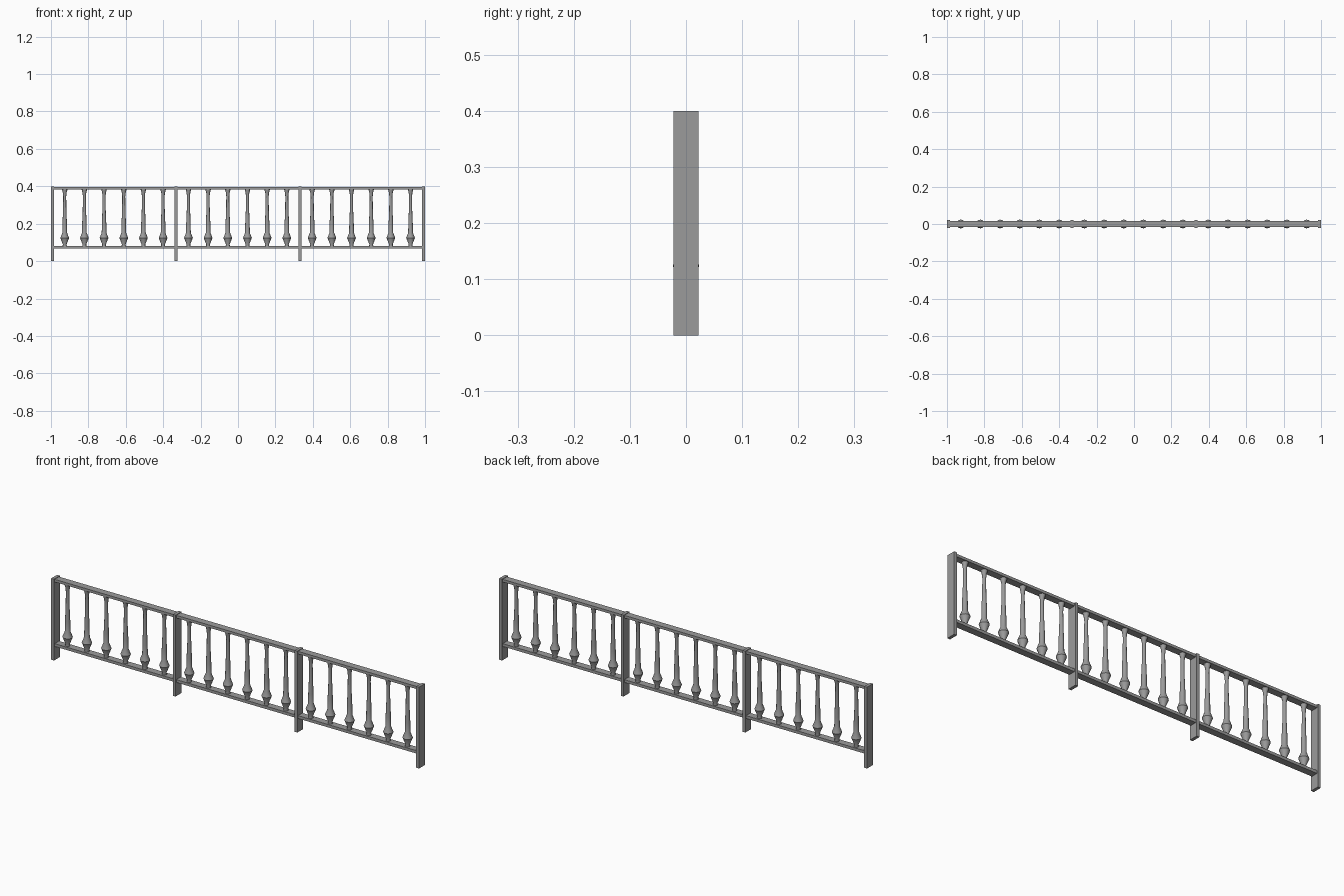
import bpy, bmesh, math

if "Cube" in bpy.data.objects:
    bpy.data.objects.remove(bpy.data.objects["Cube"])

# dark grey paint shared by every part
paint = bpy.data.materials.new("dark_grey")
paint.diffuse_color = (0.33, 0.33, 0.33, 1)
paint.use_nodes = True
paint.node_tree.nodes["Principled BSDF"].inputs["Base Color"].default_value = paint.diffuse_color

def box(name, cx, cz, sx, sy, sz):
    bm = bmesh.new()
    bmesh.ops.create_cube(bm, size=1)
    for v in bm.verts:
        v.co = (cx + v.co.x * sx, v.co.y * sy, cz + v.co.z * sz)
    me = bpy.data.meshes.new(name)
    bm.to_mesh(me)
    bm.free()
    me.materials.append(paint)
    ob = bpy.data.objects.new(name, me)
    bpy.context.collection.objects.link(ob)

# turned baluster: (radius, height) profile spun about z
PROFILE = [(0.012, 0.076), (0.010, 0.090), (0.0235, 0.124), (0.0125, 0.152),
           (0.0120, 0.200), (0.009, 0.270), (0.008, 0.345),
           (0.010, 0.365), (0.016, 0.388)]
SIDES = 12

def baluster_mesh():
    bm = bmesh.new()
    rings = [[bm.verts.new((r * math.cos(2 * math.pi * i / SIDES),
                            r * math.sin(2 * math.pi * i / SIDES), z))
              for i in range(SIDES)] for r, z in PROFILE]
    for a, b in zip(rings, rings[1:]):
        for i in range(SIDES):
            j = (i + 1) % SIDES
            bm.faces.new((a[i], a[j], b[j], b[i])).smooth = True
    bm.faces.new(rings[0][::-1])
    bm.faces.new(rings[-1])
    me = bpy.data.meshes.new("baluster")
    bm.to_mesh(me)
    bm.free()
    me.set_sharp_from_angle(angle=math.radians(40))
    me.materials.append(paint)
    return me

# posts
for x in (-0.9925, -0.331, 0.331, 0.9925):
    box("post", x, 0.2, 0.015, 0.045, 0.4)

# rails and balusters for each of the three bays
mesh = baluster_mesh()
for bay in range(3):
    cx = (bay - 1) * 0.6615
    box("top_rail", cx, 0.3905, 0.6465, 0.034, 0.013)
    box("bottom_rail", cx, 0.074, 0.6465, 0.034, 0.014)
    for k in range(6):
        ob = bpy.data.objects.new("baluster", mesh)
        ob.location.x = cx - 0.002 + (k - 2.5) * 0.1052
        bpy.context.collection.objects.link(ob)
